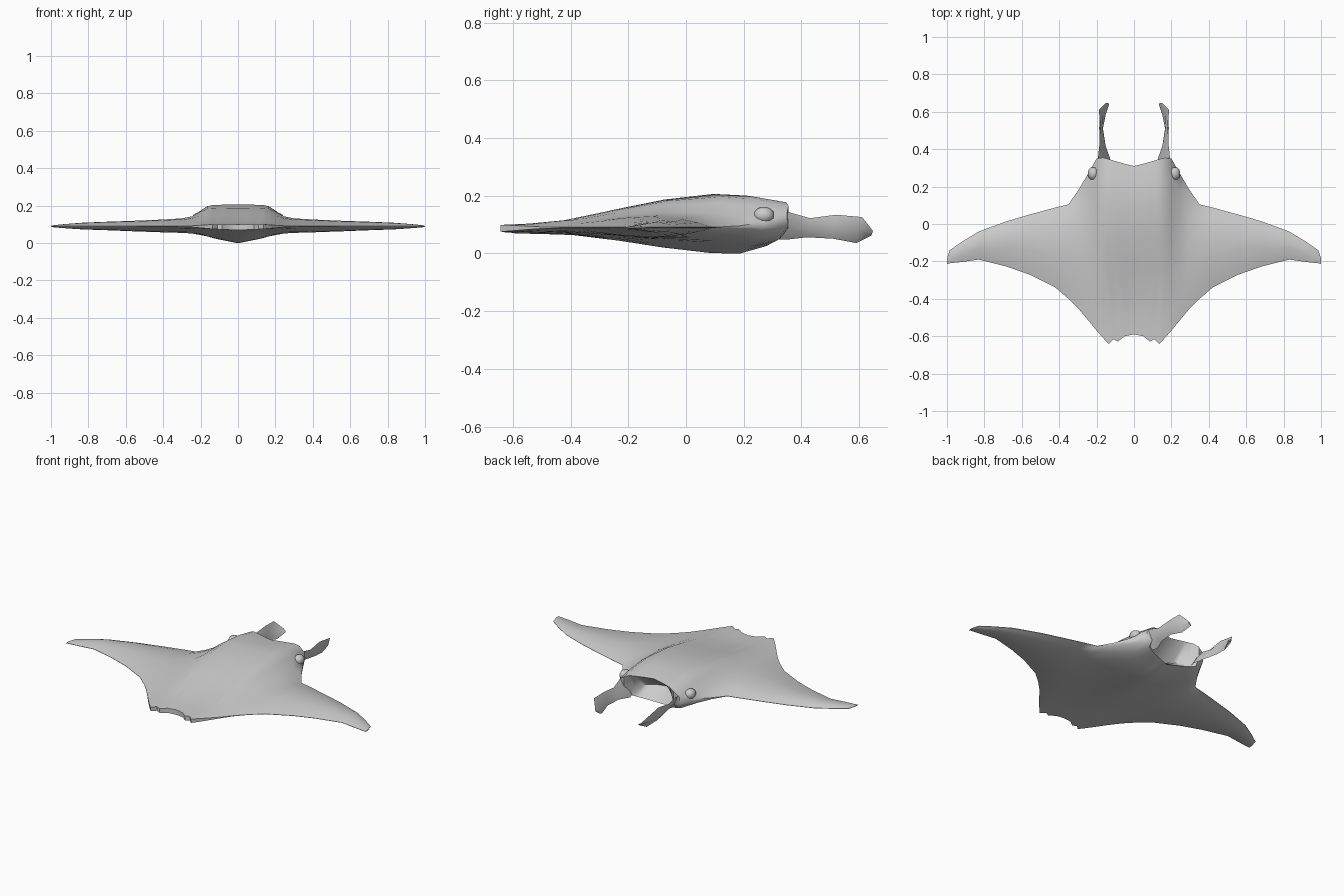
import bpy
import math

if "Cube" in bpy.data.objects:
    bpy.data.objects.remove(bpy.data.objects["Cube"])

skin = bpy.data.materials.new("grey skin")
skin.diffuse_color = (0.6, 0.6, 0.6, 1)
skin.use_nodes = True
skin.node_tree.nodes["Principled BSDF"].inputs["Base Color"].default_value = skin.diffuse_color


def make_object(name, verts, faces):
    """Mesh object, mirrored across x = 0 and smooth shaded."""
    me = bpy.data.meshes.new(name)
    me.from_pydata(verts, [], faces)
    me.materials.append(skin)
    ob = bpy.data.objects.new(name, me)
    bpy.context.collection.objects.link(ob)
    bpy.ops.object.select_all(action='DESELECT')
    ob.select_set(True)
    bpy.context.view_layer.objects.active = ob
    bpy.ops.object.mode_set(mode='EDIT')
    bpy.ops.mesh.select_all(action='SELECT')
    bpy.ops.mesh.normals_make_consistent(inside=False)
    bpy.ops.object.mode_set(mode='OBJECT')
    bpy.ops.object.shade_smooth_by_angle(angle=math.radians(50))
    mod = ob.modifiers.new("mirror", 'MIRROR')
    mod.merge_threshold = 0.0005
    # keep the mirror ahead of any smoothing modifier
    ob.modifiers.move(len(ob.modifiers) - 1, 0)
    return ob


def loft(rings, cap_start=False, cap_end=False):
    n = len(rings[0])
    verts = [p for r in rings for p in r]
    faces = []
    for i in range(len(rings) - 1):
        for j in range(n):
            k = (j + 1) % n
            faces.append((i * n + j, i * n + k, (i + 1) * n + k, (i + 1) * n + j))
    if cap_start:
        faces.append(tuple(range(n)))
    if cap_end:
        faces.append(tuple(range((len(rings) - 1) * n, len(rings) * n)))
    return verts, faces


# Chord profile from trailing to leading edge: body and wing heights (0..1)
T = (0, .10, .22, .40, .57, .76, .88, 1)
BODY_TOP = (.07, .11, .21, .54, .83, 1, .95, .77)
BODY_LOW = (.22, .24, .28, .50, .76, .97, 1, .70)
WING = (0, .28, .55, .88, 1, .80, .48, 0)
MID = 0.09

# Span stations: x, front y, rear y, height up, depth down, body share, mouth recess
STATIONS = (
    (0, .31, -.59, .115, .09, 1, .12),
    (.05, .322, -.60, .115, .08, 1, .12),
    (.085, .332, -.628, .114, .073, 1, .11),
    (.11, .339, -.616, .113, .068, 1, .09),
    (.135, .347, -.642, .112, .062, 1, .04),
    (.165, .355, -.61, .108, .056, .9, 0),
    (.20, .35, -.57, .088, .05, .7, 0),
    (.245, .27, -.515, .056, .042, .4, 0),
    (.295, .185, -.455, .043, .036, .15, 0),
    (.35, .105, -.40, .038, .033, 0, 0),
    (.42, .088, -.34, .034, .031, 0, 0),
    (.56, .05, -.27, .028, .026, 0, 0),
    (.68, .015, -.228, .024, .021, 0, 0),
    (.83, -.04, -.19, .018, .016, 0, 0),
    (.92, -.095, -.203, .011, .010, 0, 0),
    (.985, -.14, -.21, .005, .005, 0, 0),
    (1.0, -.185, -.213, .001, .001, 0, 0),
)

rings = []
for x, front, rear, up, down, body, recess in STATIONS:
    top, low = [], []
    for t, bt, bl, w in zip(T, BODY_TOP, BODY_LOW, WING):
        y = rear + (front - rear) * t
        top.append((x, y, MID + .001 + up * (body * bt + (1 - body) * w)))
        # lower lip sits slightly behind the upper lip
        y_low = y - .03 * body * t ** 4
        low.append((x, y_low, MID - .001 - down * (body * bl + (1 - body) * w)))
    mouth = (x, front - recess, MID)
    rings.append(top + [mouth] + low[::-1])
make_object("body_and_wings", *loft(rings, cap_end=True))

# Head fins: upper edge (x, y, z) and lower edge (x, y, z)
FIN = (
    ((.190, .29, .150), (.150, .28, .050)),
    ((.192, .36, .142), (.128, .35, .048)),
    ((.184, .43, .122), (.152, .42, .056)),
    ((.180, .52, .134), (.166, .51, .051)),
    ((.188, .61, .126), (.150, .59, .036)),
    ((.150, .648, .078), (.132, .642, .062)),
)
rings = []
for (xa, ya, za), (xb, yb, zb) in FIN:
    xm, ym, zm = (xa + xb) / 2, (ya + yb) / 2, (za + zb) / 2
    rings.append([(xa, ya, za), (xm + .013, ym, zm), (xb, yb, zb), (xm - .005, ym, zm)])
make_object("head_fin", *loft(rings, True, True))

# Eye bulges on the sides of the head
rings = []
for i in range(1, 7):
    a = math.pi * i / 7
    r = .03 * math.sin(a)
    rings.append([(.218 + r * math.cos(b), .27 + .036 * math.cos(a), .132 + r * math.sin(b))
                  for b in (math.tau * k / 8 for k in range(8))])
make_object("eye_bulge", *loft(rings, True, True))
